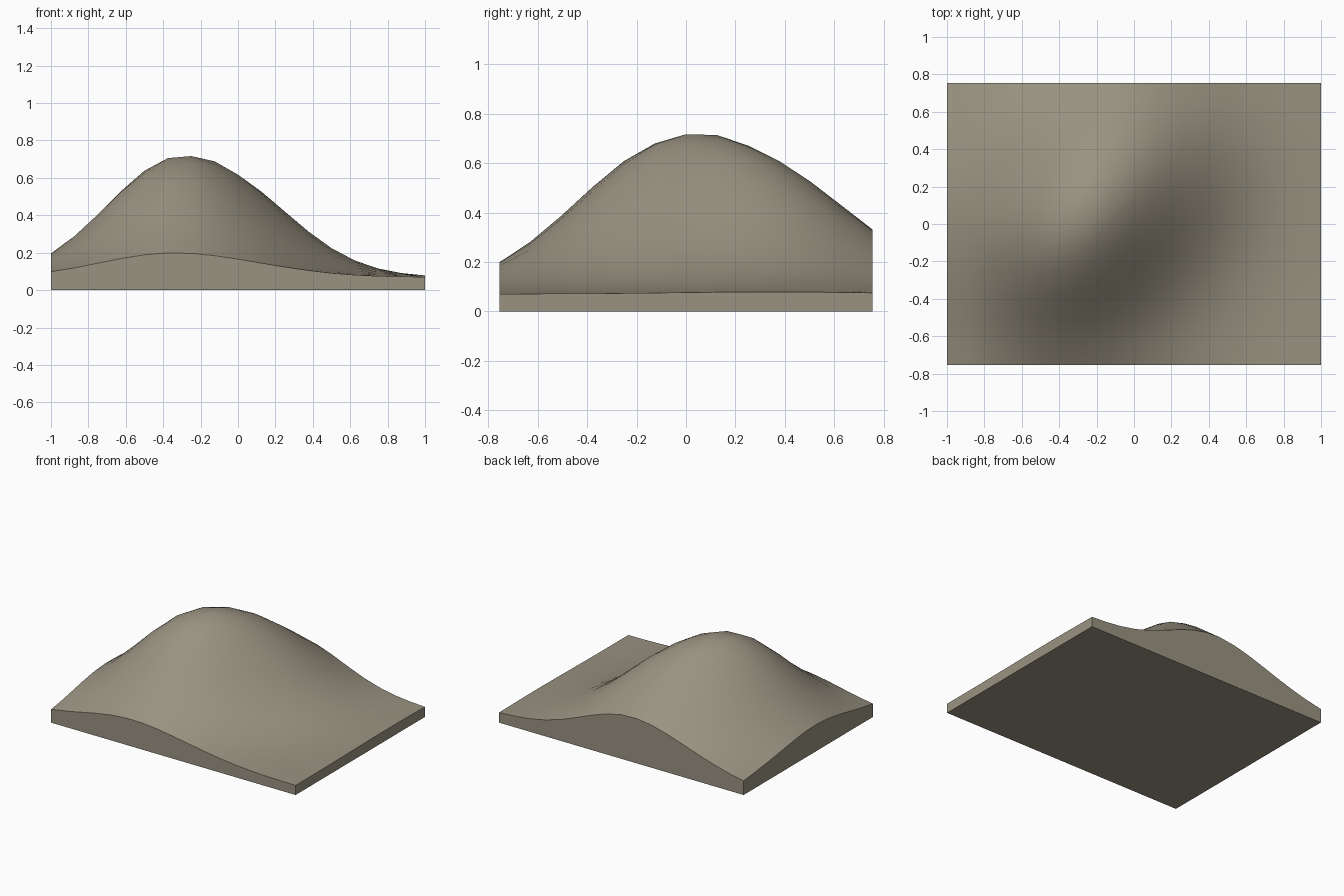
import bpy, bmesh, math

if "Cube" in bpy.data.objects:
    bpy.data.objects.remove(bpy.data.objects["Cube"])

HALF_X, HALF_Y, BASE = 1.0, 0.755, 0.07

# Rounded bumps that add up to the hill: x, y, height, spread x, spread y (variance)
BUMPS = [
    (-0.41, -0.12, 0.48, 0.125, 0.14),   # main summit
    (-0.02, 0.34, 0.40, 0.135, 0.16),    # ridge running to the back
    (-0.60, 0.60, 0.05, 0.10, 0.10),     # back left shoulder
    (0.10, -0.70, 0.03, 0.10, 0.10),     # front foot
]


def height(x, y):
    return BASE + sum(a * math.exp(-(x - cx) ** 2 / (2 * vx) - (y - cy) ** 2 / (2 * vy))
                      for cx, cy, a, vx, vy in BUMPS)


# Top surface: grid raised by the height rule
bm = bmesh.new()
bmesh.ops.create_grid(bm, x_segments=16, y_segments=12, size=1.0)
for v in bm.verts:
    v.co.y *= HALF_Y
    v.co.z = height(v.co.x, v.co.y)

# Side walls down to the ground, then a flat underside
rim = [e for e in bm.edges if e.is_boundary]
walls = bmesh.ops.extrude_edge_only(bm, edges=rim)["geom"]
for v in walls:
    if isinstance(v, bmesh.types.BMVert):
        v.co.z = 0.0
bmesh.ops.holes_fill(bm, edges=[e for e in bm.edges if e.is_boundary], sides=0)
bmesh.ops.recalc_face_normals(bm, faces=bm.faces[:])

mesh = bpy.data.meshes.new("hill_terrain")
bm.to_mesh(mesh)
bm.free()

# Single stone colour
stone = bpy.data.materials.new("warm grey stone")
stone.diffuse_color = (0.32, 0.29, 0.22, 1.0)
stone.use_nodes = True
stone.node_tree.nodes["Principled BSDF"].inputs["Base Color"].default_value = stone.diffuse_color
mesh.materials.append(stone)

hill = bpy.data.objects.new("hill_terrain", mesh)
bpy.context.collection.objects.link(hill)
bpy.context.view_layer.objects.active = hill
hill.select_set(True)
bpy.ops.object.shade_smooth_by_angle(angle=math.radians(35))
